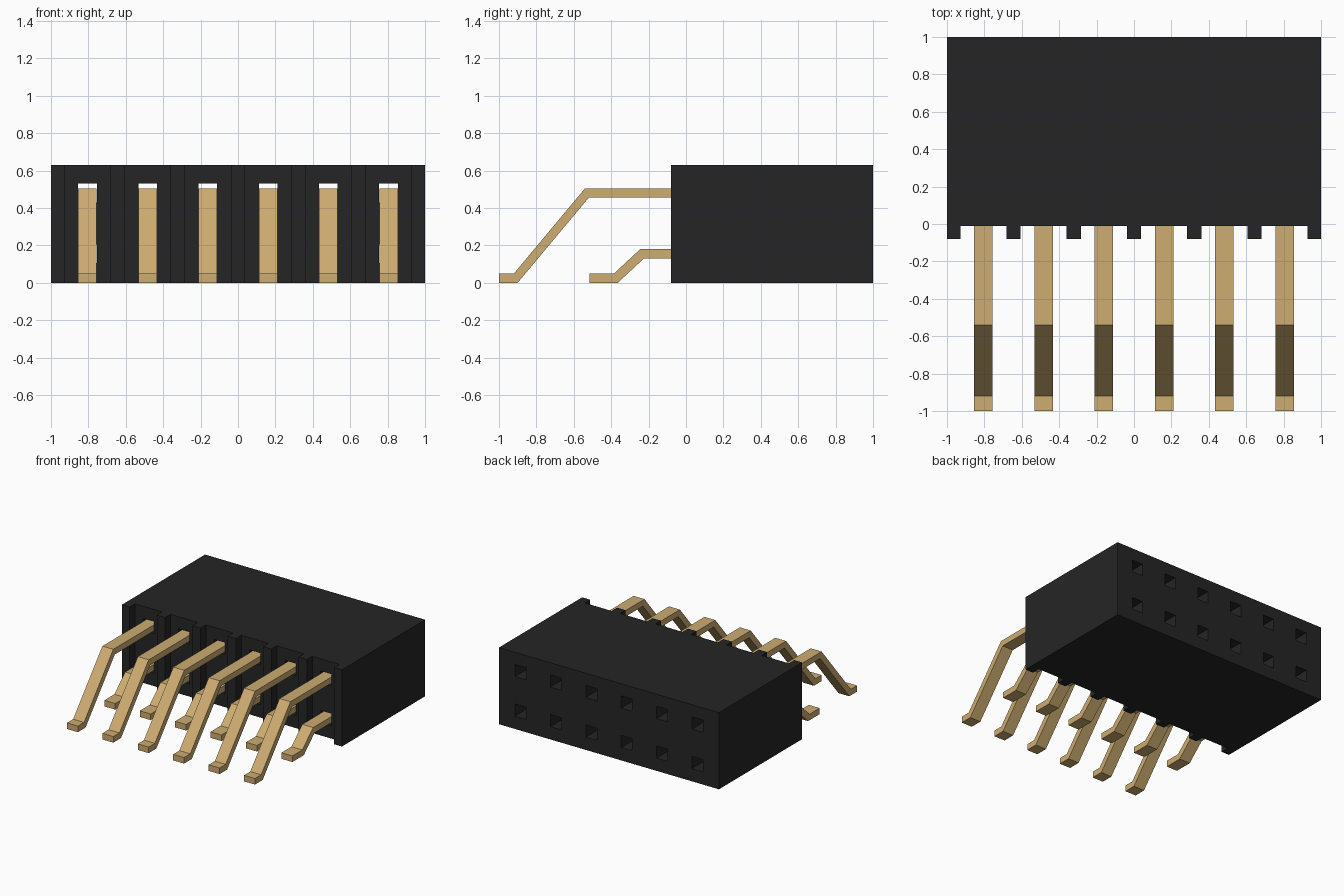
import bpy, bmesh
from mathutils import Vector

if "Cube" in bpy.data.objects:
    bpy.data.objects.remove(bpy.data.objects["Cube"])

PITCH = 0.322
COLS = [(i - 2.5) * PITCH for i in range(6)]
TOP = 0.63


def material(name, rgb):
    m = bpy.data.materials.new(name)
    m.diffuse_color = (*rgb, 1)
    m.use_nodes = True
    m.node_tree.nodes["Principled BSDF"].inputs["Base Color"].default_value = m.diffuse_color
    return m


black = material("black plastic", (0.0185, 0.0185, 0.0185))
gold = material("gold metal", (0.61, 0.413, 0.165))


def add_object(name, bm, mat):
    bmesh.ops.recalc_face_normals(bm, faces=bm.faces)
    me = bpy.data.meshes.new(name)
    bm.to_mesh(me)
    bm.free()
    me.materials.append(mat)
    ob = bpy.data.objects.new(name, me)
    bpy.context.collection.objects.link(ob)
    return ob


def prism(bm, points, direction):
    """Extrude a closed polygon along a direction."""
    face = bm.faces.new([bm.verts.new(p) for p in points])
    new = bmesh.ops.extrude_face_region(bm, geom=[face], use_keep_orig=True)["geom"]
    bmesh.ops.translate(bm, verts=[v for v in new if isinstance(v, bmesh.types.BMVert)],
                        vec=Vector(direction))


# housing: plan outline with ribs between the pins along the front
BACK, WALL, RIB = 1.0, -0.01, -0.08
outline = [(-1, BACK), (-1, RIB)]
for x in COLS:
    outline += [(x - 0.123, RIB), (x - 0.123, WALL), (x + 0.123, WALL), (x + 0.123, RIB)]
outline += [(1, RIB), (1, BACK)]
bm = bmesh.new()
prism(bm, [(x, y, 0) for x, y in outline], (0, 0, TOP))
housing = add_object("housing", bm, black)

# square sockets running right through the housing
bm = bmesh.new()
for x in COLS:
    for z in (0.155, 0.48):
        a = 0.05
        prism(bm, [(x - a, -0.2, z - a), (x + a, -0.2, z - a),
                   (x + a, -0.2, z + a), (x - a, -0.2, z + a)], (0, 1.4, 0))
cutter = add_object("socket_cutter", bm, black)
cutter.hide_render = True
mod = housing.modifiers.new("sockets", 'BOOLEAN')
mod.operation = 'DIFFERENCE'
mod.solver = 'EXACT'
mod.object = cutter
bpy.context.view_layer.objects.active = housing
bpy.ops.object.modifier_apply(modifier=mod.name)
bpy.data.objects.remove(cutter)

# bent pins: side profiles as (y, z)
END = 0.06
upper = [(END, 0.505), (-0.54, 0.505), (-0.92, 0.05), (-1, 0.05),
         (-1, 0), (-0.90, 0), (-0.52, 0.455), (END, 0.455)]
lower = [(END, 0.18), (-0.245, 0.18), (-0.385, 0.05), (-0.515, 0.05),
         (-0.515, 0), (-0.365, 0), (-0.225, 0.13), (END, 0.13)]
for row, profile in (("upper", upper), ("lower", lower)):
    for i, x in enumerate(COLS):
        bm = bmesh.new()
        prism(bm, [(x - 0.0495, y, z) for y, z in profile], (0.099, 0, 0))
        add_object(f"{row}_pin_{i + 1}", bm, gold)
